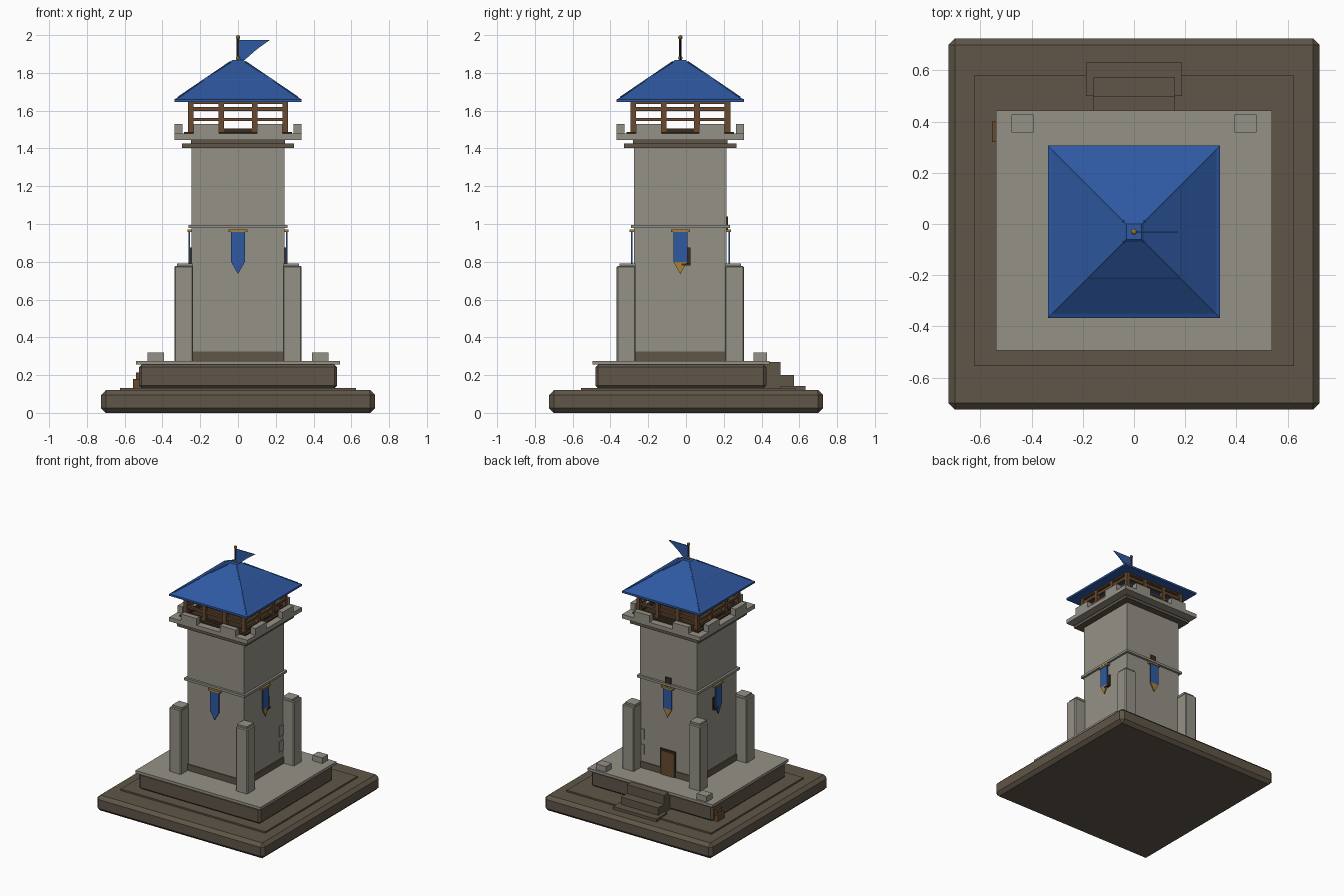
import bpy, bmesh, math
from mathutils import Matrix, Vector

old = bpy.data.objects.get("Cube")
if old:
    bpy.data.objects.remove(old, do_unlink=True)

CY = -0.03  # tower axis along y


def material(name, rgb):
    m = bpy.data.materials.new(name)
    m.use_nodes = True
    col = (*rgb, 1)
    m.diffuse_color = col
    node = m.node_tree.nodes["Principled BSDF"]
    node.inputs["Base Color"].default_value = col
    node.inputs["Roughness"].default_value = 0.9
    return m


stone = material("pale stone", (0.30, 0.285, 0.245))
earth = material("dark stone", (0.115, 0.092, 0.064))
wood = material("wood", (0.14, 0.068, 0.028))
dark = material("dark wood", (0.045, 0.026, 0.015))
blue = material("blue cloth", (0.028, 0.10, 0.36))
gold = material("gold", (0.40, 0.22, 0.04))


def finish(name, bm, mat, turn=None):
    """Turn a bmesh into an object; turn is quarter turns about the tower axis."""
    if turn is not None:
        bm.transform(Matrix.Translation((0, CY, 0)) @ Matrix.Rotation(turn * math.pi / 2, 4, 'Z'))
    bmesh.ops.recalc_face_normals(bm, faces=bm.faces)
    me = bpy.data.meshes.new(name)
    bm.to_mesh(me)
    bm.free()
    me.materials.append(mat)
    ob = bpy.data.objects.new(name, me)
    bpy.context.collection.objects.link(ob)
    return ob


def box(name, mat, x, y, z, turn=None, bevel=0):
    """Box from (low, high) ranges."""
    bm = bmesh.new()
    bmesh.ops.create_cube(bm, size=1)
    for v in bm.verts:
        v.co = [r[0] + (c + 0.5) * (r[1] - r[0]) for c, r in zip(v.co, (x, y, z))]
    ob = finish(name, bm, mat, turn)
    if bevel:
        mod = ob.modifiers.new("chamfer", 'BEVEL')
        mod.width, mod.segments = bevel, 1
    return ob


def square(name, mat, r, z, bevel=0):
    """Square slab centred on the tower axis."""
    return box(name, mat, (-r, r), (-r, r), z, 0, bevel)


def plate(name, mat, outline, y, turn):
    """Thin extruded outline in the xz plane."""
    bm = bmesh.new()
    f = bm.faces.new([bm.verts.new((px, y[0], pz)) for px, pz in outline])
    new = bmesh.ops.extrude_face_region(bm, geom=[f])["geom"]
    bmesh.ops.translate(bm, vec=(0, y[1] - y[0], 0),
                        verts=[v for v in new if isinstance(v, bmesh.types.BMVert)])
    return finish(name, bm, mat, turn)


def loft(name, mat, profile):
    """Square rings of (half width, height) joined and capped."""
    bm = bmesh.new()
    rings = [[bm.verts.new((sx * r, sy * r, z)) for sx, sy in ((-1, -1), (1, -1), (1, 1), (-1, 1))]
             for r, z in profile]
    for a, b in zip(rings, rings[1:]):
        for i in range(4):
            j = (i + 1) % 4
            bm.faces.new((a[i], a[j], b[j], b[i]))
    bm.faces.new(rings[0])
    bm.faces.new(rings[-1])
    return finish(name, bm, mat, 0)


def rod(name, mat, a, b, r, sides=8):
    """Cylinder between two points relative to the tower axis."""
    a, b = Vector(a), Vector(b)
    bm = bmesh.new()
    bmesh.ops.create_cone(bm, cap_ends=True, segments=sides, radius1=r, radius2=r, depth=(b - a).length)
    bm.transform(Matrix.Translation((a + b) / 2) @ (b - a).to_track_quat('Z', 'Y').to_matrix().to_4x4())
    return finish(name, bm, mat, 0)


# Ground base and plinth
box("ground_base", earth, (-0.725, 0.725), (-0.725, 0.725), (0, 0.12), bevel=0.025)
box("ground_step", earth, (-0.625, 0.625), (-0.555, 0.58), (0.11, 0.132))
box("plinth", earth, (-0.525, 0.525), (-0.48, 0.425), (0.13, 0.257), bevel=0.015)
box("plinth_cap", stone, (-0.54, 0.54), (-0.495, 0.443), (0.255, 0.276))
for s in (-1, 1):
    box("corner_block", stone, sorted((s * 0.392, s * 0.478)), (0.358, 0.428), (0.27, 0.32))

# Back stairs and side crate
box("upper_step", earth, (-0.16, 0.16), (0.41, 0.50), (0.13, 0.27))
box("lower_step", earth, (-0.16, 0.16), (0.41, 0.572), (0.13, 0.20))
box("landing", earth, (-0.187, 0.187), (0.50, 0.632), (0.12, 0.142))
box("crate_lower", wood, (-0.555, -0.515), (0.32, 0.40), (0.13, 0.18))
box("crate_upper", wood, (-0.54, -0.515), (0.33, 0.39), (0.18, 0.215))

# Tower shaft
square("tower_shaft", stone, 0.245, (0.27, 1.43))
square("tower_skirting", earth, 0.252, (0.27, 0.325))
square("string_course", stone, 0.262, (0.978, 0.996))
square("corbel", earth, 0.297, (1.403, 1.426))
square("corbel_neck", earth, 0.25, (1.42, 1.45))
square("parapet_slab", stone, 0.337, (1.446, 1.478))
square("lookout_floor", dark, 0.285, (1.475, 1.488))

# Details repeated on all four sides
for k in range(4):
    box("buttress", stone, (0.237, 0.337), (-0.337, -0.237), (0.27, 0.778), k, 0.006)
    box("buttress_cap", stone, (0.237, 0.322), (-0.322, -0.237), (0.775, 0.792), k)
    for lo, hi in ((-0.235, -0.10), (0.10, 0.235)):
        box("merlon", stone, (lo, hi), (-0.337, -0.295), (1.475, 1.53), k)
    for px in (-0.25, -0.088, 0.088):
        box("lookout_post", wood, (px - 0.015, px + 0.015), (-0.265, -0.235), (1.48, 1.65), k)
    for z in ((1.475, 1.505), (1.545, 1.56), (1.598, 1.62)):
        box("lookout_rail", dark if z[0] < 1.5 else wood, (-0.25, 0.25), (-0.26, -0.24), z, k)
    box("roof_beam", wood, (-0.265, 0.265), (-0.265, -0.235), (1.635, 1.652), k)

    # Banner, with a gold tip on two sides
    tip_mat = gold if k in (1, 2) else blue
    plate("banner", blue, [(-0.037, 0.80), (0.037, 0.80), (0.037, 0.96), (-0.037, 0.96)],
          (-0.262, -0.254), k)
    plate("banner_tip", tip_mat, [(-0.037, 0.80), (0, 0.735), (0.037, 0.80)], (-0.262, -0.254), k)
    box("banner_rod", gold, (-0.05, 0.05), (-0.268, -0.244), (0.957, 0.971), k)

# Window slits
for k, cx, z in ((1, 0.03, (0.78, 0.875)), (3, -0.03, (0.78, 0.875)), (2, 0, (0.96, 1.04))):
    box("window_slit", dark, (cx - 0.025, cx + 0.025), (-0.253, -0.24), z, k)
    box("window_sill", dark, (cx - 0.025, cx + 0.025), (-0.265, -0.24), (z[0], z[0] + 0.01), k)

# Back door
box("door_frame", dark, (-0.065, 0.065), (-0.256, -0.24), (0.275, 0.475), 2)
box("door", wood, (-0.052, 0.052), (-0.26, -0.24), (0.275, 0.462), 2)

# Corner stones beside the back right buttress
for z in (0.38, 0.50):
    box("quoin", stone, (0.185, 0.235), (-0.251, -0.24), (z, z + 0.08), 1)
    box("quoin", stone, (-0.235, -0.21), (-0.251, -0.24), (z, z + 0.08), 2)

# Roof in two tiers with hip ridges
loft("roof", blue, [(0.337, 1.645), (0.337, 1.66), (0.32, 1.668), (0.185, 1.763),
                    (0.18, 1.768), (0.04, 1.858), (0.03, 1.868)])
for sx in (-1, 1):
    for sy in (-1, 1):
        rod("hip_ridge", blue, (sx * 0.315, sy * 0.315, 1.67), (sx * 0.04, sy * 0.04, 1.857), 0.006, 6)

# Flagpole, finials and pennant
rod("flagpole", dark, (0, 0, 1.86), (0, 0, 1.99), 0.007)
for z, r in ((1.878, 0.012), (1.988, 0.012)):
    bm = bmesh.new()
    bmesh.ops.create_icosphere(bm, subdivisions=2, radius=r, matrix=Matrix.Translation((0, 0, z)))
    finish("finial", bm, gold, 0)
plate("pennant", blue, [(0.005, 1.975), (0.005, 1.87), (0.035, 1.868), (0.10, 1.925), (0.17, 1.975)],
      (-0.003, 0.003), 0)
